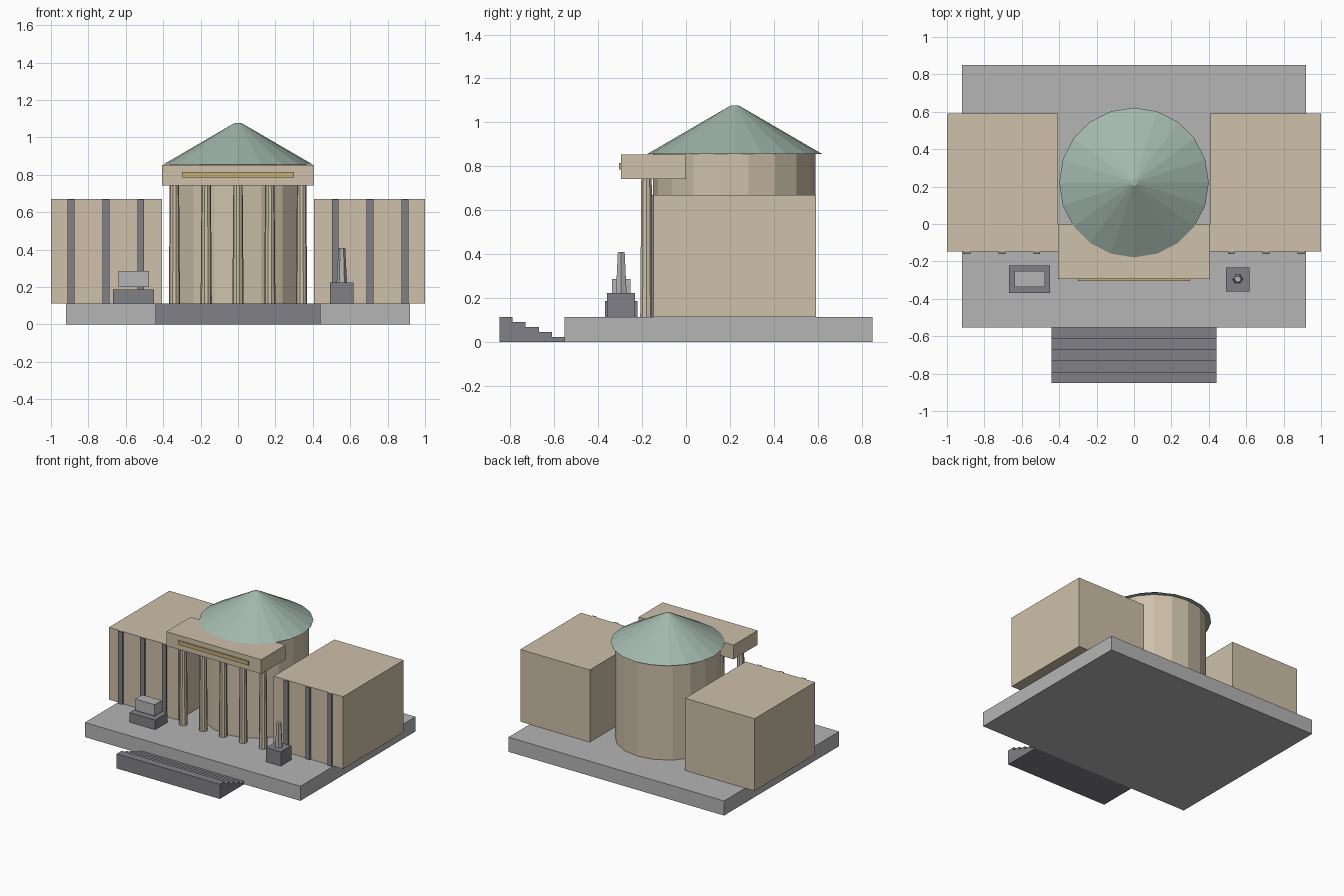
import bpy, bmesh
from math import pi
from mathutils import Matrix

if "Cube" in bpy.data.objects:
    bpy.data.objects.remove(bpy.data.objects["Cube"])


def material(name, r, g, b):
    m = bpy.data.materials.new(name)
    m.diffuse_color = (r, g, b, 1)
    m.use_nodes = True
    m.node_tree.nodes["Principled BSDF"].inputs["Base Color"].default_value = m.diffuse_color
    return m


SAND = material("sandstone", 0.62, 0.53, 0.40)
PALE = material("pale_stone", 0.46, 0.46, 0.46)
DARK = material("dark_stone", 0.22, 0.22, 0.24)
GREEN = material("copper_green", 0.36, 0.48, 0.42)
GOLD = material("gold", 0.56, 0.42, 0.18)


def finish(name, bm, mat):
    mesh = bpy.data.meshes.new(name)
    bm.to_mesh(mesh)
    bm.free()
    mesh.materials.append(mat)
    ob = bpy.data.objects.new(name, mesh)
    bpy.context.collection.objects.link(ob)


def box(name, x, y, z, mat):
    """Box from (min, max) ranges."""
    bm = bmesh.new()
    size = Matrix.Diagonal((x[1] - x[0], y[1] - y[0], z[1] - z[0], 1))
    mid = Matrix.Translation((sum(x) / 2, sum(y) / 2, sum(z) / 2))
    bmesh.ops.create_cube(bm, size=1, matrix=mid @ size)
    finish(name, bm, mat)


def cone(name, x, y, z, r1, r2, sides, mat, turn=0):
    """Upright prism or frustum; turn rotates the first corner from +y."""
    bm = bmesh.new()
    place = Matrix.Translation((x, y, sum(z) / 2)) @ Matrix.Rotation(turn, 4, 'Z')
    bmesh.ops.create_cone(bm, cap_ends=True, segments=sides, radius1=r1,
                          radius2=r2, depth=z[1] - z[0], matrix=place)
    finish(name, bm, mat)


BASE = 0.113

# Base slab and the five front steps
box("base_slab", (-0.92, 0.92), (-0.553, 0.85), (0, BASE), PALE)
for i in range(5):
    y = -0.85 + i * 0.06
    box(f"step_{i + 1}", (-0.44, 0.44), (y, y + 0.06), (0, BASE * (5 - i) / 5), DARK)

# Round hall and conical roof
cone("round_hall", 0, 0.22, (BASE, 0.855), 0.37, 0.37, 18, SAND)
cone("roof", 0, 0.222, (0.855, 1.077), 0.40, 0.018, 20, GREEN)

# Portico: lintel, gilded strip and columns
box("lintel", (-0.405, 0.405), (-0.295, 0.0), (0.743, 0.853), SAND)
box("gilded_strip", (-0.3, 0.3), (-0.305, -0.29), (0.785, 0.815), GOLD)
for i in range(5):
    cone(f"column_{i + 1}", (i - 2) * 0.17, -0.18, (BASE, 0.743),
         0.03, 0.025, 10, SAND, pi / 2)

# Side wings with dark pilasters
for side, s in (("left", -1), ("right", 1)):
    box(f"{side}_wing", sorted((s * 0.407, s)), (-0.147, 0.592), (BASE, 0.67), SAND)
    for i, px in enumerate((0.52, 0.706, 0.893)):
        box(f"{side}_pilaster_{i + 1}", (s * px - 0.018, s * px + 0.018),
            (-0.16, -0.14), (BASE, 0.669), DARK)

# Forecourt sculptures
box("left_pedestal", (-0.667, -0.448), (-0.37, -0.222), (BASE, 0.187), DARK)
box("left_sculpture", (-0.64, -0.475), (-0.338, -0.252), (0.199, 0.287), PALE)
box("right_pedestal", (0.492, 0.617), (-0.36, -0.232), (BASE, 0.223), DARK)
cone("right_sculpture", 0.555, -0.295, (0.223, 0.41), 0.028, 0.018, 6, PALE, pi / 2)
